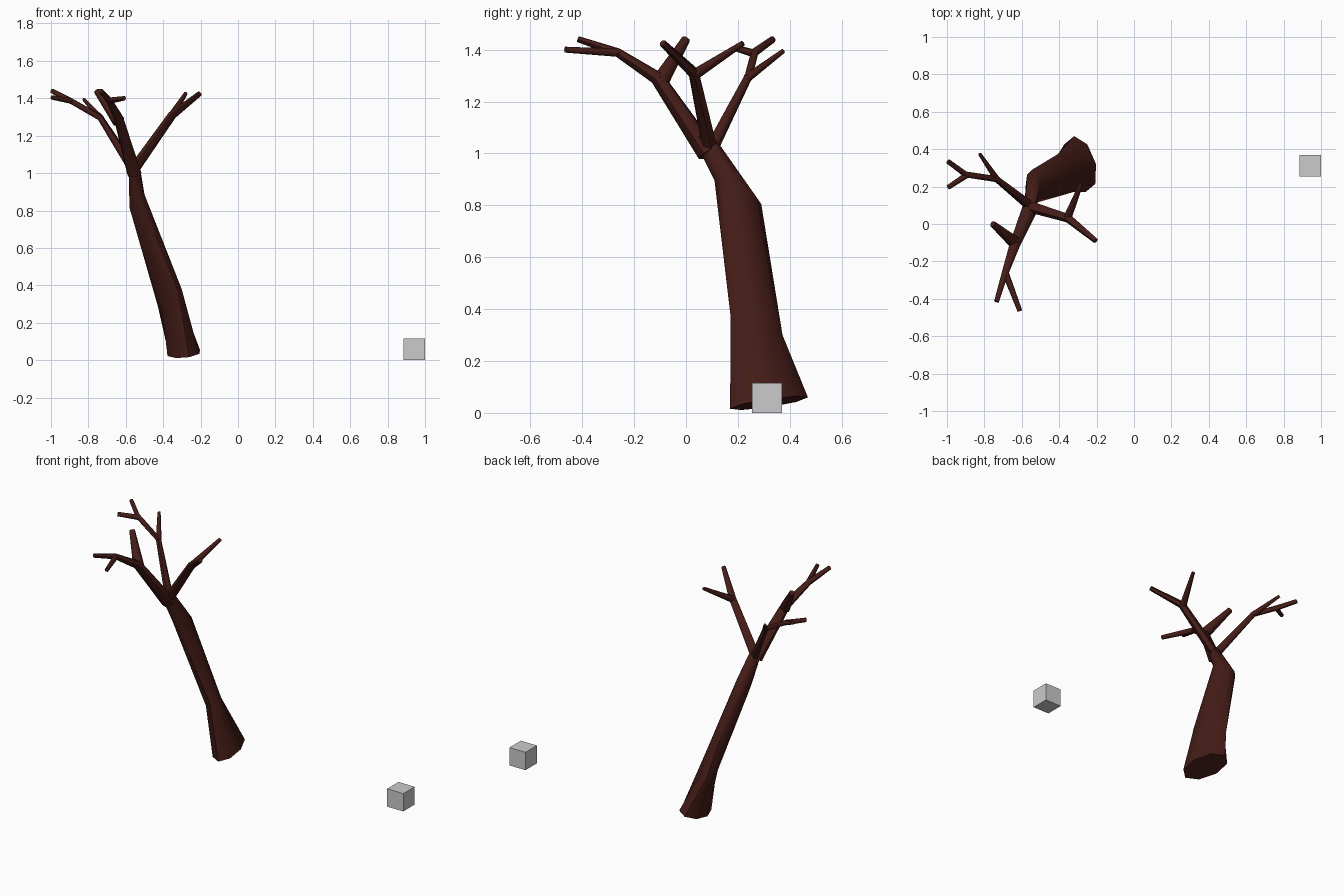
import bpy, bmesh
from math import sin, cos, pi, radians
from mathutils import Vector

if "Cube" in bpy.data.objects:
    bpy.data.objects.remove(bpy.data.objects["Cube"])

bark = bpy.data.materials.new("bark")
bark.diffuse_color = (0.06, 0.012, 0.009, 1)
bark.use_nodes = True
bark.node_tree.nodes["Principled BSDF"].inputs["Base Color"].default_value = bark.diffuse_color


def loft(name, rings):
    """Skin a closed tube over rings of points, capped at both ends."""
    bm = bmesh.new()
    loops = [[bm.verts.new(p) for p in ring] for ring in rings]
    n = len(loops[0])
    for a, b in zip(loops, loops[1:]):
        for i in range(n):
            j = (i + 1) % n
            bm.faces.new((a[i], a[j], b[j], b[i]))
    bm.faces.new(loops[0][::-1])
    bm.faces.new(loops[-1])
    bmesh.ops.recalc_face_normals(bm, faces=bm.faces)
    mesh = bpy.data.meshes.new(name)
    bm.to_mesh(mesh)
    bm.free()
    obj = bpy.data.objects.new(name, mesh)
    bpy.context.collection.objects.link(obj)
    mesh.materials.append(bark)
    bpy.ops.object.select_all(action='DESELECT')
    obj.select_set(True)
    bpy.context.view_layer.objects.active = obj
    bpy.ops.object.shade_smooth_by_angle(angle=radians(60))
    return obj


def ring(c, u, v, n):
    c, u, v = Vector(c), Vector(u), Vector(v)
    return [c + u * cos(2 * pi * i / n) + v * sin(2 * pi * i / n) for i in range(n)]


def limb(name, path, n=6):
    """Tapered branch along (x, y, z, radius) points."""
    pts = [Vector(p[:3]) for p in path]
    rings = []
    for i, p in enumerate(pts):
        d = (pts[min(i + 1, len(pts) - 1)] - pts[max(i - 1, 0)]).normalized()
        u = Vector((0, 0, 1)).cross(d).normalized()
        rings.append(ring(p, u * path[i][3], d.cross(u) * path[i][3], n))
    return loft(name, rings)


# Leaning oval trunk: centre, short axis, long axis
trunk = [
    ((-.29, .32, .038), (.087, 0, .016), (-.03, .15, .022)),
    ((-.365, .272, .335), (.045, .01, .03), (-.045, .1, -.035)),
    ((-.54, .20, .85), (.04, 0, .035), (-.005, .09, -.045)),
    ((-.557, .08, 1.045), (.028, 0, .015), (0, .05, -.012)),
]
loft("trunk", [ring(c, u, v, 8) for c, u, v in trunk])

# Left branch with its twigs
limb("left_branch", [(-.56, .1, 1.02, .026), (-.735, .24, 1.295, .017),
                     (-.90, .265, 1.39, .016), (-.995, .335, 1.44, .013)])
limb("left_fork_twig", [(-.89, .264, 1.385, .016), (-.995, .195, 1.405, .013)])
limb("left_side_twig", [(-.73, .235, 1.29, .017), (-.825, .375, 1.395, .009)])

# Front branch with its twigs
limb("front_branch", [(-.555, .085, 1.0, .042), (-.637, -.11, 1.29, .028),
                      (-.69, -.265, 1.39, .018), (-.735, -.415, 1.44, .013)])
limb("front_fork_twig", [(-.688, -.26, 1.388, .018), (-.61, -.465, 1.40, .013)])
limb("front_side_twig", [(-.637, -.1, 1.275, .034), (-.755, 0, 1.44, .017)])

# Right branch with its twigs
limb("right_branch", [(-.55, .09, 1.03, .03), (-.352, .03, 1.31, .023),
                      (-.205, -.09, 1.425, .014)])
limb("right_side_twig", [(-.355, .035, 1.305, .022), (-.28, .22, 1.425, .011)])

# Separate small cube
bpy.ops.mesh.primitive_cube_add(size=.115, location=(.9425, .312, .0575))
bpy.context.object.name = "cube"
